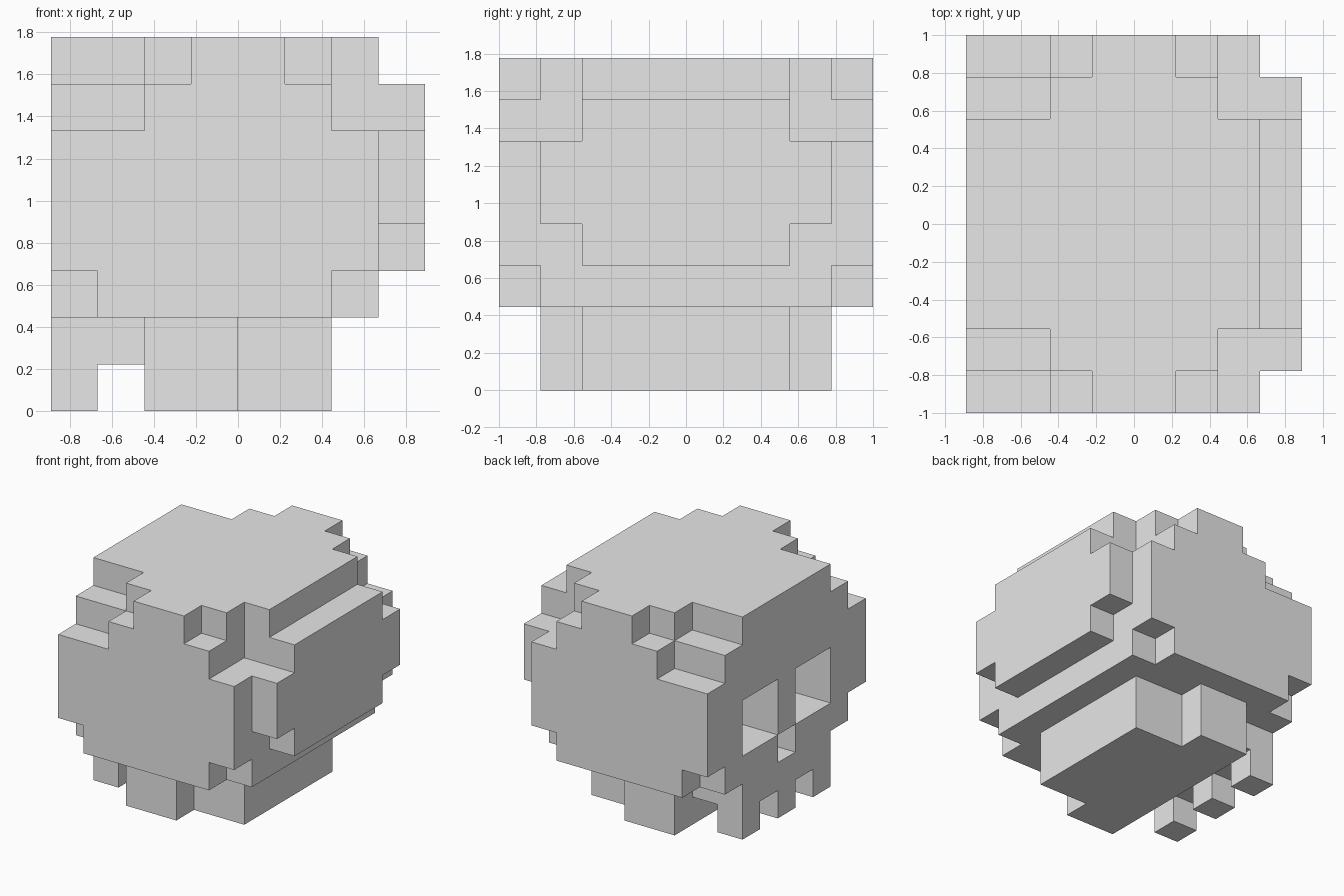
import bpy
import bmesh
from mathutils import Vector

cube = bpy.data.objects.get("Cube")
if cube:
    bpy.data.objects.remove(cube, do_unlink=True)

# Block grid: 8 x 9 x 8 cells, nine cells make the longest side
CELL = 2 / 9
ORIGIN = Vector((-4 * CELL, -1.0, 0.0))

bone = bpy.data.materials.new("bone_grey")
bone.use_nodes = True
bone.diffuse_color = (0.8, 0.8, 0.8, 1)
bone.node_tree.nodes["Principled BSDF"].inputs["Base Color"].default_value = (0.8, 0.8, 0.8, 1)


def block(x0, x1, z0, z1, inset):
    """Cells from x0..x1 and z0..z1, inset equally from both y ends."""
    return {(x, y, z)
            for x in range(x0, x1 + 1)
            for y in range(inset, 9 - inset)
            for z in range(z0, z1 + 1)}


def mirrored(x0, x1, y0, y1, z0, z1):
    """Cells plus their copy across the middle of y."""
    cells = {(x, y, z)
             for x in range(x0, x1 + 1)
             for y in range(y0, y1 + 1)
             for z in range(z0, z1 + 1)}
    return cells | {(x, 8 - y, z) for x, y, z in cells}


def build(name, cells, solid):
    """Make an object from the faces of cells that are not covered."""
    bm = bmesh.new()
    for cell in sorted(cells):
        for axis in range(3):
            for side in (0, 1):
                near = list(cell)
                near[axis] += 2 * side - 1
                if tuple(near) in solid:
                    continue
                u, v = (axis + 1) % 3, (axis + 2) % 3
                corners = []
                for du, dv in ((0, 0), (1, 0), (1, 1), (0, 1)):
                    p = Vector(cell)
                    p[axis] += side
                    p[u] += du
                    p[v] += dv
                    corners.append(bm.verts.new(ORIGIN + p * CELL))
                bm.faces.new(corners if side else corners[::-1])
    bmesh.ops.remove_doubles(bm, verts=bm.verts, dist=CELL / 100)
    mesh = bpy.data.meshes.new(name)
    bm.to_mesh(mesh)
    bm.free()
    mesh.materials.append(bone)
    bpy.context.collection.objects.link(bpy.data.objects.new(name, mesh))


# Cranium: broad core with stepped corners
cranium = block(0, 6, 3, 5, 0)      # widest band
cranium |= block(1, 5, 2, 2, 0)     # lower rim
cranium |= block(0, 6, 2, 2, 1)
cranium |= block(2, 5, 6, 6, 0)     # upper steps
cranium |= block(0, 5, 6, 6, 1)
cranium |= block(3, 4, 7, 7, 0)     # crown
cranium |= block(2, 5, 7, 7, 1)
cranium |= block(0, 6, 6, 7, 2)
cranium |= block(7, 7, 3, 6, 2)     # rounded rear of the head
cranium |= block(7, 7, 4, 5, 1)

# Eye sockets and nose opening
cranium -= mirrored(0, 1, 2, 3, 3, 4)
cranium -= block(0, 0, 2, 2, 4)

# Jaw and upper gum
jaw = block(2, 3, 0, 1, 1) | block(4, 5, 0, 1, 2)
gum = block(0, 1, 1, 1, 2)

# Three front teeth
teeth = {(0, y, 0) for y in (2, 4, 6)}

parts = {"cranium": cranium, "jaw": jaw, "gum": gum, "teeth": teeth}
solid = set().union(*parts.values())
for part_name, part_cells in parts.items():
    build(part_name, part_cells, solid)
